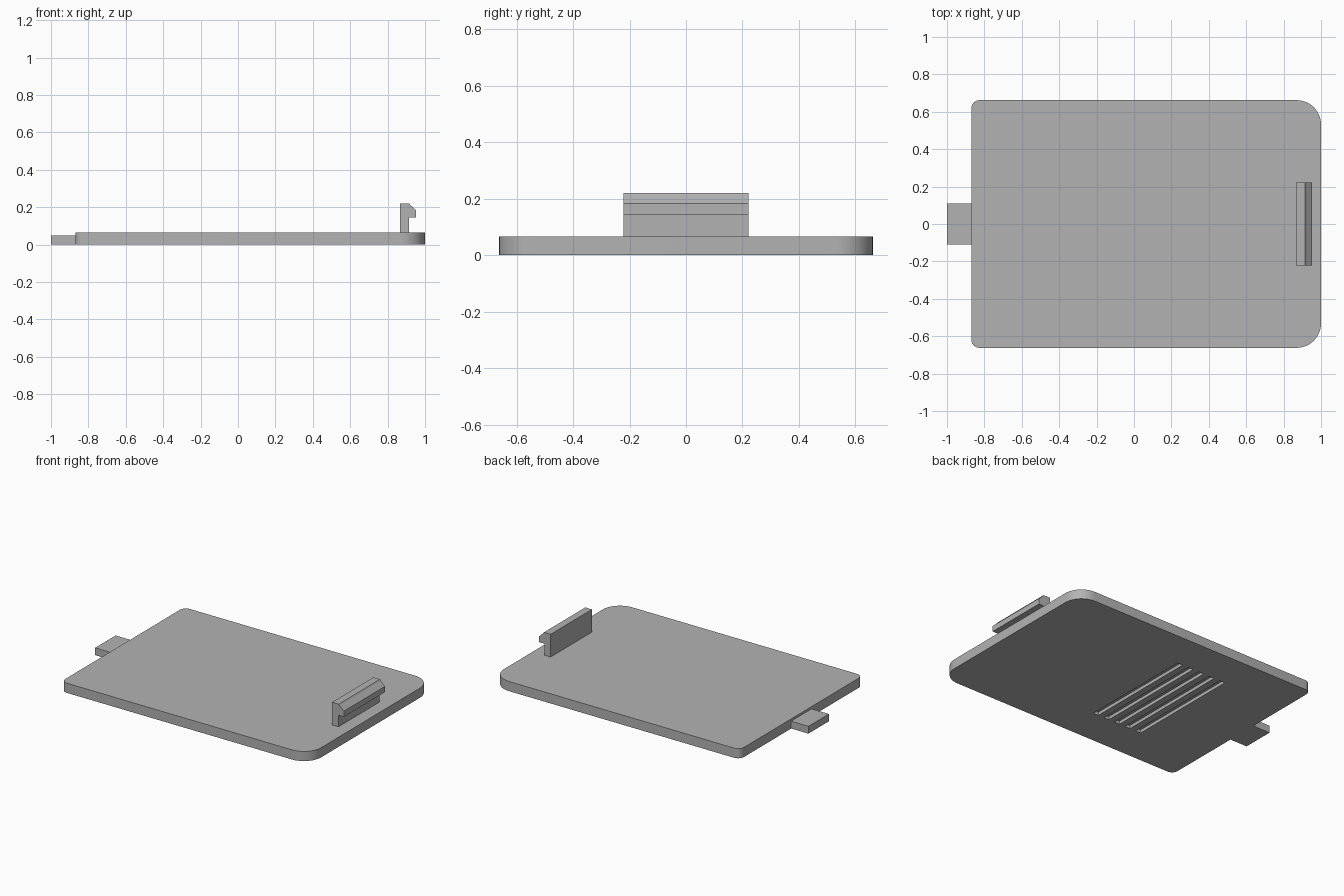
import bpy, bmesh, math
from mathutils import Vector

if "Cube" in bpy.data.objects:
    bpy.data.objects.remove(bpy.data.objects["Cube"])

grey = bpy.data.materials.new("plastic grey")
grey.diffuse_color = (0.45, 0.45, 0.45, 1)
grey.use_nodes = True
grey.node_tree.nodes["Principled BSDF"].inputs["Base Color"].default_value = grey.diffuse_color


def extrude(name, points, direction):
    """Solid made by sweeping a flat outline along a direction."""
    bm = bmesh.new()
    face = bm.faces.new([bm.verts.new(p) for p in points])
    swept = bmesh.ops.extrude_face_region(bm, geom=[face])
    verts = [g for g in swept["geom"] if isinstance(g, bmesh.types.BMVert)]
    bmesh.ops.translate(bm, verts=verts, vec=Vector(direction))
    bmesh.ops.recalc_face_normals(bm, faces=bm.faces)
    mesh = bpy.data.meshes.new(name)
    bm.to_mesh(mesh)
    bm.free()
    obj = bpy.data.objects.new(name, mesh)
    bpy.context.collection.objects.link(obj)
    mesh.materials.append(grey)
    return obj


def box(name, x0, x1, y, z0, z1):
    return extrude(name, [(x0, -y, z0), (x1, -y, z0), (x1, y, z0), (x0, y, z0)],
                   (0, 0, z1 - z0))


def corner(cx, cy, r, start, steps=12):
    angles = [math.radians(start + 90 * i / steps) for i in range(steps + 1)]
    return [(cx + r * math.cos(a), cy + r * math.sin(a), 0) for a in angles]


# Cover plate: small corners at the tab end, large ones at the clip end
X0, X1, Y, T = -0.87, 1.0, 0.662, 0.066
R, S = 0.13, 0.045
outline = (corner(X1 - R, Y - R, R, 0) + corner(X0 + S, Y - S, S, 90)
           + corner(X0 + S, S - Y, S, 180) + corner(X1 - R, R - Y, R, 270))
plate = extrude("cover_plate", outline, (0, 0, T))

# Five finger grip grooves cut in the underside
for i in range(5):
    x = -0.012 - 0.085 * i
    cutter = box(f"groove_cutter_{i + 1}", x - 0.04, x, 0.405, -0.05, 0.022)
    cutter.hide_render = True
    cutter.hide_viewport = True
    cut = plate.modifiers.new(f"groove_{i + 1}", "BOOLEAN")
    cut.operation = "DIFFERENCE"
    cut.solver = "EXACT"
    cut.object = cutter

# Locating tab
box("locating_tab", -1.0, X0, 0.11, 0, 0.05)

# Snap clip: upright stem with a chamfered hook facing outward
hook = [(0.865, T), (0.913, T), (0.913, 0.144), (0.953, 0.144), (0.953, 0.183),
        (0.921, 0.213), (0.915, 0.221), (0.865, 0.221)]
extrude("snap_clip", [(x, -0.222, z) for x, z in hook], (0, 0.444, 0))

# Smooth the rounded corners, keep edges sharp
bpy.ops.object.select_all(action="DESELECT")
plate.select_set(True)
bpy.context.view_layer.objects.active = plate
bpy.ops.object.shade_smooth_by_angle(angle=math.radians(30))
